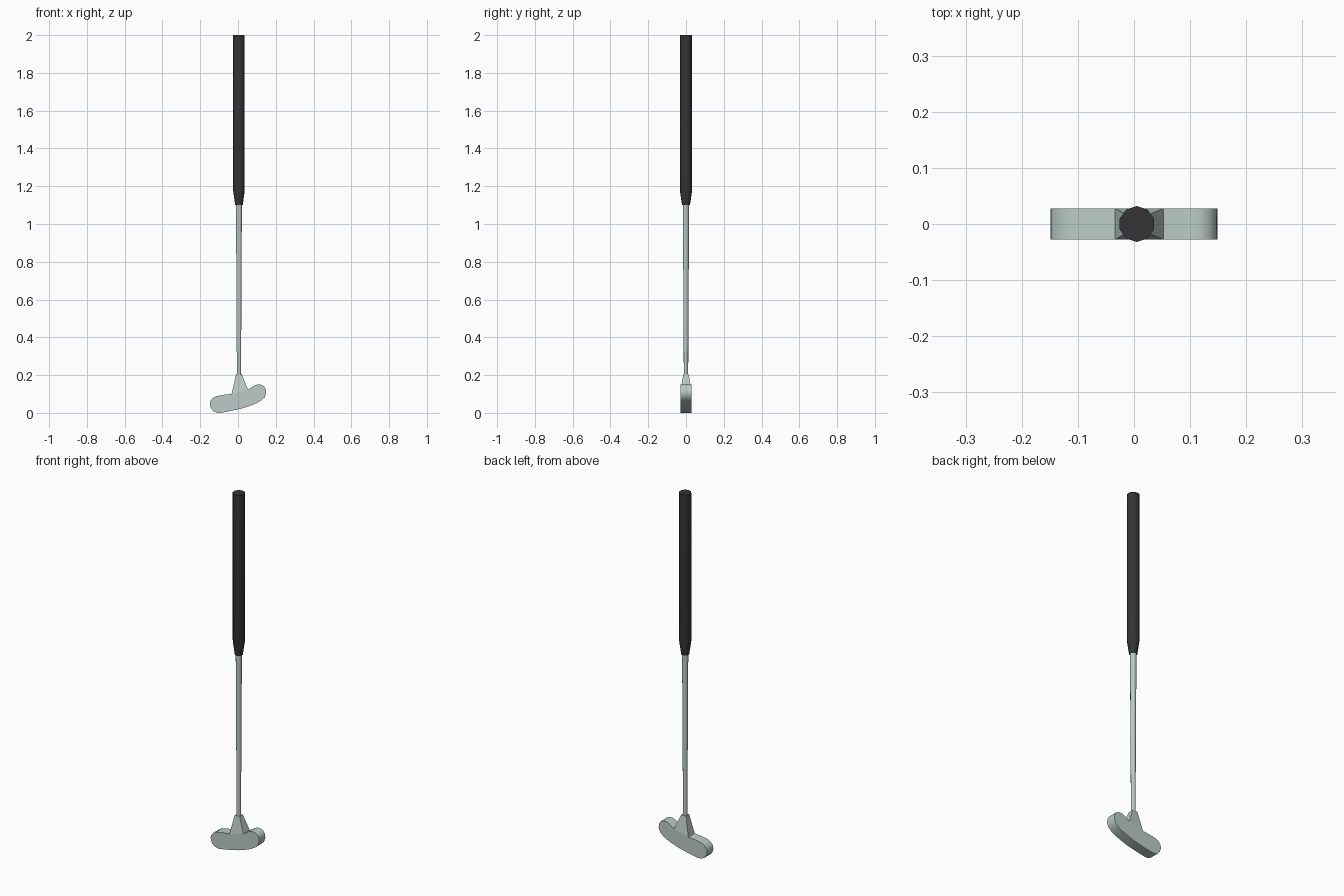
import bpy, bmesh, math

if "Cube" in bpy.data.objects:
    bpy.data.objects.remove(bpy.data.objects["Cube"])

CX = 0.005      # shaft axis
HALF = 0.028    # half depth of the head


def material(name, color):
    m = bpy.data.materials.new(name)
    m.diffuse_color = color
    m.use_nodes = True
    m.node_tree.nodes["Principled BSDF"].inputs["Base Color"].default_value = m.diffuse_color
    return m


metal = material("metal", (0.50, 0.60, 0.57, 1))
rubber = material("rubber", (0.035, 0.035, 0.04, 1))


def finish(name, bm, mat, angle):
    bmesh.ops.recalc_face_normals(bm, faces=bm.faces[:])
    me = bpy.data.meshes.new(name)
    bm.to_mesh(me)
    bm.free()
    me.materials.append(mat)
    ob = bpy.data.objects.new(name, me)
    bpy.context.collection.objects.link(ob)
    bpy.ops.object.select_all(action='DESELECT')
    ob.select_set(True)
    bpy.context.view_layer.objects.active = ob
    bpy.ops.object.shade_smooth_by_angle(angle=math.radians(angle))
    return ob


def loft(name, rings, mat, angle):
    """Join equal-length rings of points and cap both ends."""
    bm = bmesh.new()
    vs = [[bm.verts.new(p) for p in r] for r in rings]
    n = len(rings[0])
    for a, b in zip(vs, vs[1:]):
        for i in range(n):
            j = (i + 1) % n
            bm.faces.new((a[i], a[j], b[j], b[i]))
    bm.faces.new(vs[0][::-1])
    bm.faces.new(vs[-1])
    return finish(name, bm, mat, angle)


def circle(r, z, n=10):
    return [(CX + r * math.sin(2 * math.pi * i / n),
             r * math.cos(2 * math.pi * i / n), z) for i in range(n)]


# Rubber grip with tapered lower end
loft("grip", [circle(0.021, 1.10), circle(0.032, 1.175), circle(0.032, 2.0)], rubber, 40)

# Slim tapered shaft
loft("shaft", [circle(0.0115, 0.19), circle(0.0165, 1.12)], metal, 40)

# Club head: curved side profile, extruded through the depth, with the
# flat-sided neck base left open between the two shoulders
profile = [(-0.034, 0.100), (-0.075, 0.096), (-0.118, 0.088), (-0.135, 0.077),
           (-0.147, 0.062), (-0.149, 0.045), (-0.143, 0.024), (-0.130, 0.009),
           (-0.112, 0.001), (-0.095, 0.000), (-0.060, 0.006), (-0.020, 0.014),
           (0.020, 0.023), (0.060, 0.036), (0.095, 0.050), (0.122, 0.064),
           (0.140, 0.081), (0.149, 0.103), (0.147, 0.125), (0.137, 0.142),
           (0.120, 0.150), (0.102, 0.150), (0.085, 0.144), (0.053, 0.123)]
loft("head", [[(x, y, z) for x, z in profile] for y in (-HALF, HALF)], metal, 40)

# Neck: four-sided taper from the sloping head top to the shaft
base = [(-0.034, -HALF, 0.100), (0.053, -HALF, 0.123),
        (0.053, HALF, 0.123), (-0.034, HALF, 0.100)]
top = [(CX + sx * 0.015, sy * 0.014, 0.205)
       for sx, sy in ((-1, -1), (1, -1), (1, 1), (-1, 1))]
loft("neck", [base, top], metal, 20)
